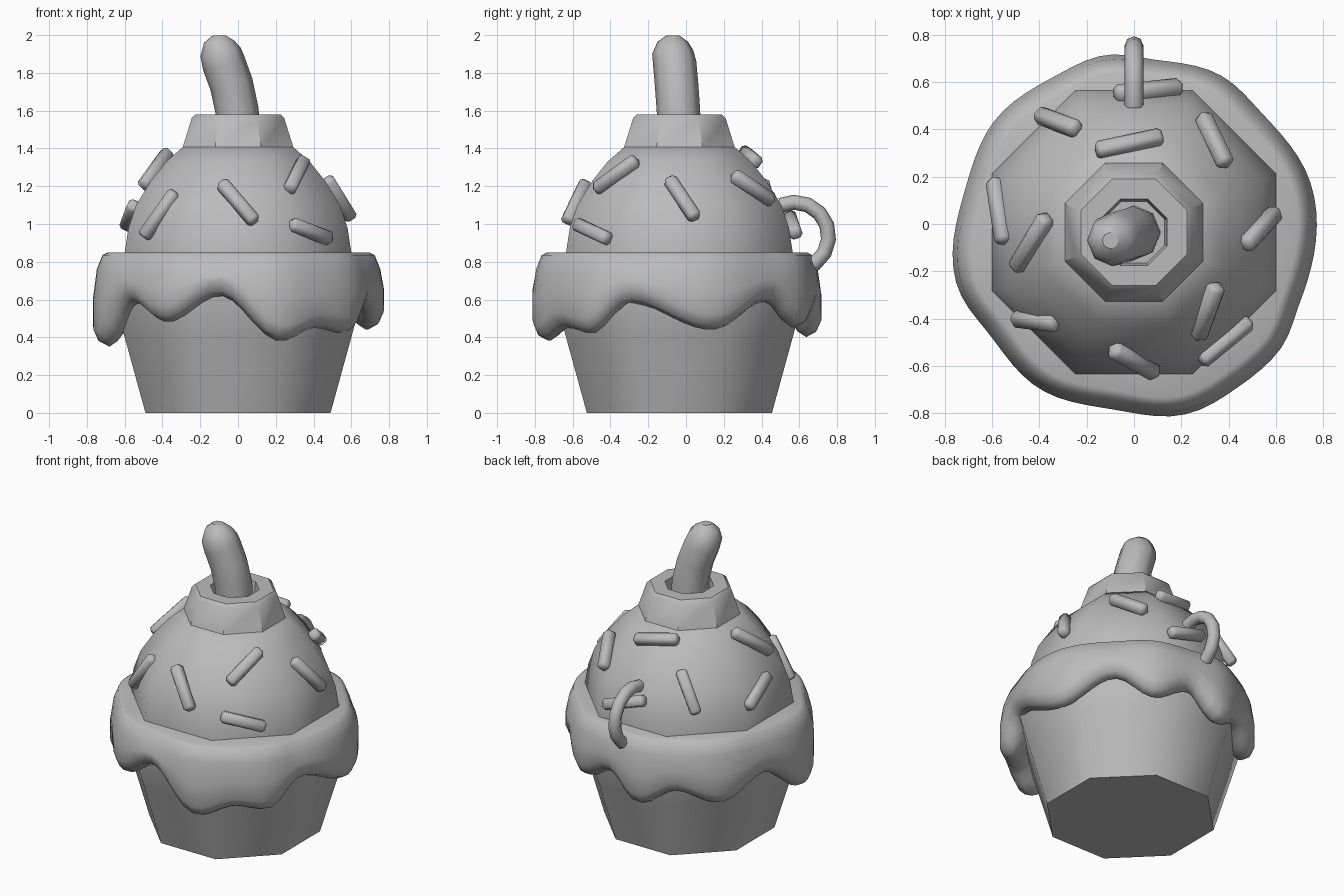
import bpy, bmesh, math
from mathutils import Vector, Matrix

cube = bpy.data.objects.get("Cube")
if cube:
    bpy.data.objects.remove(cube, do_unlink=True)

CY = -0.035  # y of the main axis
grey = bpy.data.materials.new("plain_grey")
grey.use_nodes = True
grey.diffuse_color = (0.5, 0.5, 0.5, 1)
grey.node_tree.nodes["Principled BSDF"].inputs["Base Color"].default_value = (0.5, 0.5, 0.5, 1)


def finish(obj, angle=60):
    obj.data.materials.clear()
    obj.data.materials.append(grey)
    bpy.ops.object.select_all(action="DESELECT")
    obj.select_set(True)
    bpy.context.view_layer.objects.active = obj
    bpy.ops.object.shade_smooth_by_angle(angle=math.radians(angle))
    return obj


def add_mesh(name, bm, angle=60):
    bmesh.ops.recalc_face_normals(bm, faces=bm.faces[:])
    mesh = bpy.data.meshes.new(name)
    bm.to_mesh(mesh)
    bm.free()
    obj = bpy.data.objects.new(name, mesh)
    bpy.context.collection.objects.link(obj)
    return finish(obj, angle)


def lathe(name, profile, sides, angle=60):
    """Revolve profile(angle) -> [(radius, z)], capping both ends."""
    bm = bmesh.new()
    rings = []
    for i in range(sides):
        a = math.tau * (i + 0.5) / sides
        rings.append([bm.verts.new((r * math.cos(a), r * math.sin(a) + CY, z))
                      for r, z in profile(a)])
    for i in range(sides):
        p, q = rings[i], rings[(i + 1) % sides]
        for j in range(len(p) - 1):
            bm.faces.new((p[j], q[j], q[j + 1], p[j + 1]))
    for end in (0, -1):
        bm.faces.new([ring[end] for ring in rings])
    return add_mesh(name, bm, angle)


def octagon(name, profile, angle=60):
    # profile radii are measured to the flat sides
    k = 1 / math.cos(math.pi / 8)
    return lathe(name, lambda a: [(r * k, z) for r, z in profile], 8, angle)


def tube(name, points, radius):
    curve = bpy.data.curves.new(name, "CURVE")
    curve.dimensions = "3D"
    curve.bevel_depth = radius
    curve.bevel_resolution = 2
    curve.use_fill_caps = True
    spline = curve.splines.new("POLY")
    spline.points.add(len(points) - 1)
    for p, (x, y, z, scale) in zip(spline.points, points):
        p.co = (x, y, z, 1)
        p.radius = scale
    obj = bpy.data.objects.new(name, curve)
    bpy.context.collection.objects.link(obj)
    bpy.ops.object.select_all(action="DESELECT")
    obj.select_set(True)
    bpy.context.view_layer.objects.active = obj
    bpy.ops.object.convert(target="MESH")
    return finish(bpy.context.view_layer.objects.active)


# Tapered cup, dome and collar with a recessed socket
octagon("cup", [(0.49, 0), (0.60, 0.40), (0.66, 0.62), (0.66, 0.7)])
octagon("dome", [(0.6, 0.75), (0.6, 0.85), (0.58, 0.98), (0.54, 1.1),
                 (0.46, 1.23), (0.38, 1.33), (0.29, 1.41)])
octagon("collar", [(0.295, 1.4), (0.245, 1.56), (0.225, 1.58),
                   (0.14, 1.58), (0.13, 1.5)], 40)

# Dripping icing: alternating high and low points of the hem, by angle
HEM = [(-98, 0.62), (-72, 0.38), (-55, 0.45), (-40, 0.42), (-22, 0.58),
       (14, 0.44), (42, 0.59), (62, 0.45), (82, 0.55), (100, 0.4),
       (118, 0.5), (140, 0.42), (165, 0.55), (195, 0.35), (218, 0.58),
       (238, 0.48), (262, 0.62)]


def hem(a):
    d = (math.degrees(a) + 98) % 360 - 98
    for (a0, z0), (a1, z1) in zip(HEM, HEM[1:]):
        if a0 <= d <= a1:
            t = (1 - math.cos(math.pi * (d - a0) / (a1 - a0))) / 2
            return z0 + (z1 - z0) * t


def icing_profile(a):
    z = hem(a)
    r = 0.76 + 0.18 * (0.5 - z) + 0.02 * math.cos(a - math.radians(300))
    return [(0.5, 0.85), (r - 0.08, 0.85), (r - 0.05, 0.835), (r - 0.02, 0.76),
            (r, (z + 0.83) / 2), (r, z + 0.08), (r - 0.025, z + 0.025),
            (r - 0.075, z), (r - 0.12, z + 0.03), (0.57, z + 0.15)]


lathe("icing", icing_profile, 80)

# Bent stem with a rounded tip
tube("stem", [(0, CY, 1.45, 1), (-0.005, -0.04, 1.6, 1), (-0.035, -0.05, 1.74, 1),
              (-0.075, -0.06, 1.85, 1), (-0.092, -0.07, 1.91, 0.95),
              (-0.1, -0.07, 1.965, 0.7), (-0.1, -0.07, 1.998, 0.3)], 0.115)

# Loop handle at the back
handle = []
for i in range(9):
    a = math.radians(115 - 24 * i)
    handle.append((0, 0.575 + 0.18 * math.cos(a), 0.935 + 0.18 * math.sin(a), 1))
tube("back_handle", handle, 0.04)

# Sprinkles, given by their two ends
SPRINKLES = [
    ((-.24, .40, 1.23), (-.40, .46, 1.0)), ((-.16, .31, 1.38), (.12, .37, 1.33)),
    ((.28, .25 + .22, 1.12), (.40, .25, 1.26)), ((-.08, .55, 1.04), (.2, .58, .95)),
    ((-.59, .19, .99), (-.55, -.08, 1.1)), ((-.5, -.19, 1.2), (-.37, .03, 1.38)),
    ((-.5, -.40, .93), (-.33, -.42, 1.17)), ((.27, -.48, 1.18), (.35, -.26, 1.34)),
    ((.28, -.58, 1.0), (.49, -.41, .92)), ((-.09, -.53, 1.22), (.09, -.63, 1.01)),
    ((.47, -.09, 1.24), (.6, .05, 1.03))]
# the third one leans the other way in plan
SPRINKLES[2] = ((.29, .46, 1.12), (.39, .25, 1.26))

for n, (p, q) in enumerate(SPRINKLES):
    p, q = Vector(p), Vector(q)
    mid = (p + q) / 2
    along = (q - p).normalized()
    out = mid - Vector((0, CY, 0.8))
    out = (out - along * out.dot(along)).normalized()
    side = out.cross(along)
    frame = Matrix((side, out, along)).transposed().to_4x4()
    frame.translation = mid
    bm = bmesh.new()
    bmesh.ops.create_cube(bm, size=1)
    bmesh.ops.scale(bm, vec=(0.07, 0.07, (q - p).length), verts=bm.verts)
    bmesh.ops.bevel(bm, geom=bm.edges[:], offset=0.016, segments=1, affect="EDGES")
    bmesh.ops.transform(bm, matrix=frame, verts=bm.verts)
    add_mesh(f"sprinkle_{n + 1}", bm)
